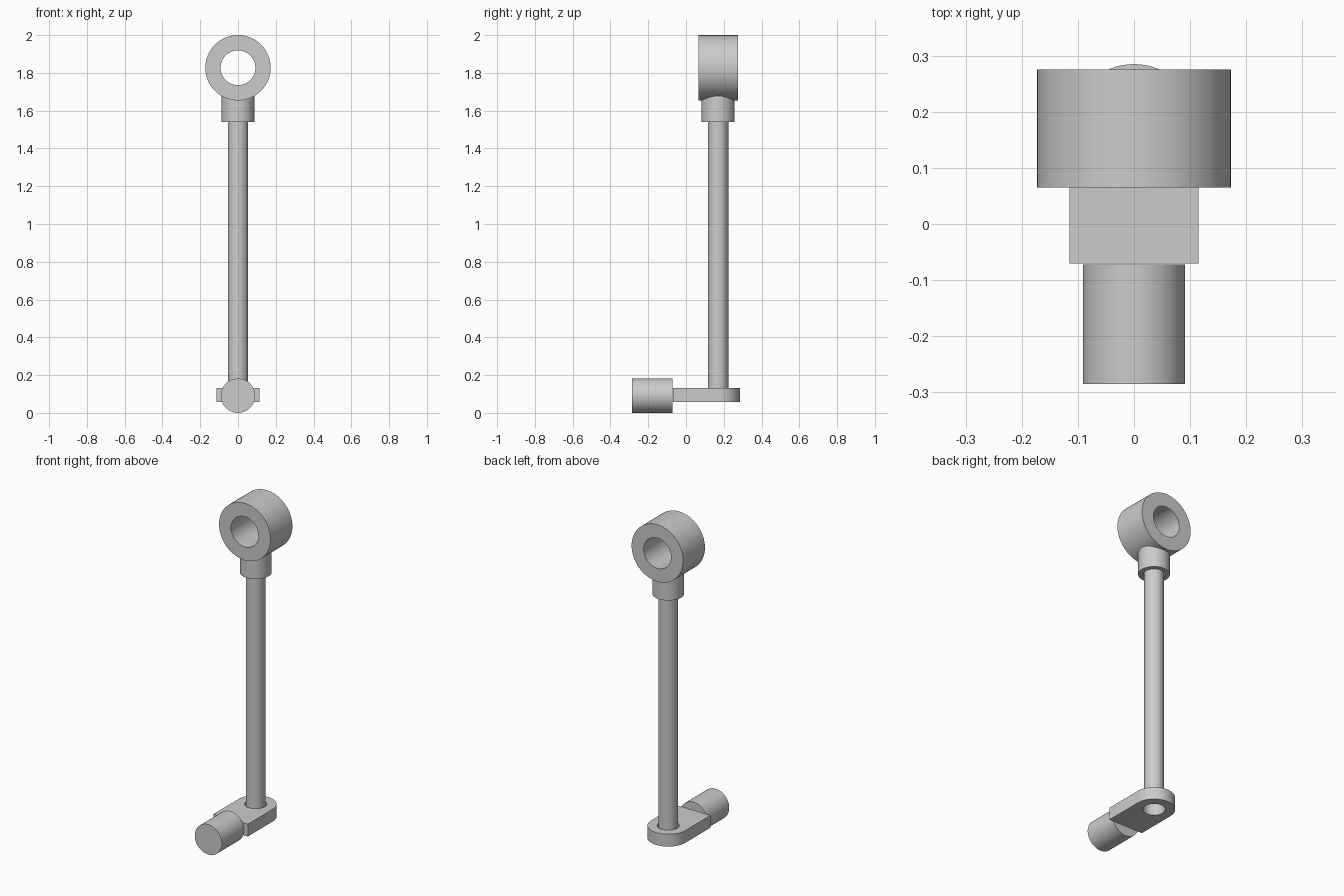
import bpy, bmesh, math
from mathutils import Matrix, Vector

cube = bpy.data.objects.get("Cube")
if cube:
    bpy.data.objects.remove(cube, do_unlink=True)

grey = bpy.data.materials.new("light_grey")
grey.use_nodes = True
grey.diffuse_color = (0.6, 0.6, 0.6, 1)
grey.node_tree.nodes["Principled BSDF"].inputs["Base Color"].default_value = (0.6, 0.6, 0.6, 1)

ALONG_Y = Matrix.Rotation(math.radians(-90), 4, "X")
UPRIGHT = Matrix.Identity(4)
ROD_Y = 0.17


def finish(name, bm):
    """Turn a bmesh into a grey object with smooth curves and sharp edges."""
    bmesh.ops.remove_doubles(bm, verts=bm.verts, dist=1e-5)
    bmesh.ops.recalc_face_normals(bm, faces=bm.faces)
    mesh = bpy.data.meshes.new(name)
    bm.to_mesh(mesh)
    bm.free()
    mesh.materials.append(grey)
    obj = bpy.data.objects.new(name, mesh)
    bpy.context.collection.objects.link(obj)
    bpy.ops.object.select_all(action="DESELECT")
    obj.select_set(True)
    bpy.context.view_layer.objects.active = obj
    bpy.ops.object.shade_smooth_by_angle(angle=math.radians(30))
    return obj


def lathe(name, profile, location, turn=UPRIGHT, closed=False):
    """Spin a (radius, height) profile about its axis, then place it."""
    bm = bmesh.new()
    verts = [bm.verts.new((r, 0, h)) for r, h in profile]
    edges = [bm.edges.new(pair) for pair in zip(verts, verts[1:])]
    if closed:
        edges.append(bm.edges.new((verts[-1], verts[0])))
    bmesh.ops.spin(bm, geom=verts + edges, cent=(0, 0, 0), axis=(0, 0, 1),
                   angle=math.tau, steps=64)
    bm.transform(Matrix.Translation(Vector(location)) @ turn)
    return finish(name, bm)


def solid(radius, low, high):
    return [(0, low), (radius, low), (radius, high), (0, high)]


# Top eye with a through bore, running front to back
lathe("eye_ring", [(0.092, -0.105), (0.173, -0.105), (0.173, 0.105), (0.092, 0.105)],
      (0, ROD_Y, 1.827), ALONG_Y, closed=True)

# Collar under the eye, with a socket for the rod
lathe("collar", [(0, 1.64), (0.06, 1.64), (0.06, 1.54), (0.087, 1.54), (0.087, 1.70), (0, 1.70)],
      (0, ROD_Y, 0))

# Long upright rod
lathe("rod", solid(0.054, 0.125, 1.64), (0, ROD_Y, 0))

# Handle peg at the front of the foot plate
lathe("peg", solid(0.091, -0.285, -0.072), (0, 0, 0.091), ALONG_Y)

# Foot plate: square front, round back, with a hole under the rod
R = 0.115
outline = [(-R, -0.07), (R, -0.07)]
outline += [(R * math.cos(math.pi * i / 32), ROD_Y + R * math.sin(math.pi * i / 32))
            for i in range(33)]
bm = bmesh.new()
base = bm.faces.new([bm.verts.new((x, y, 0.058)) for x, y in outline])
top = bmesh.ops.extrude_face_region(bm, geom=[base])["geom"]
bmesh.ops.translate(bm, vec=(0, 0, 0.075),
                    verts=[v for v in top if isinstance(v, bmesh.types.BMVert)])
plate = finish("foot_plate", bm)

cutter = lathe("hole_cutter", solid(0.061, 0, 0.3), (0, ROD_Y, 0))
cutter.hide_render = True
cut = plate.modifiers.new("rod_hole", "BOOLEAN")
cut.operation = "DIFFERENCE"
cut.solver = "EXACT"
cut.object = cutter
bpy.ops.object.select_all(action="DESELECT")
plate.select_set(True)
bpy.context.view_layer.objects.active = plate
bpy.ops.object.modifier_move_to_index(modifier=cut.name, index=0)
bpy.ops.object.modifier_apply(modifier=cut.name)
bpy.data.objects.remove(cutter, do_unlink=True)
bpy.ops.object.shade_smooth_by_angle(angle=math.radians(30))
